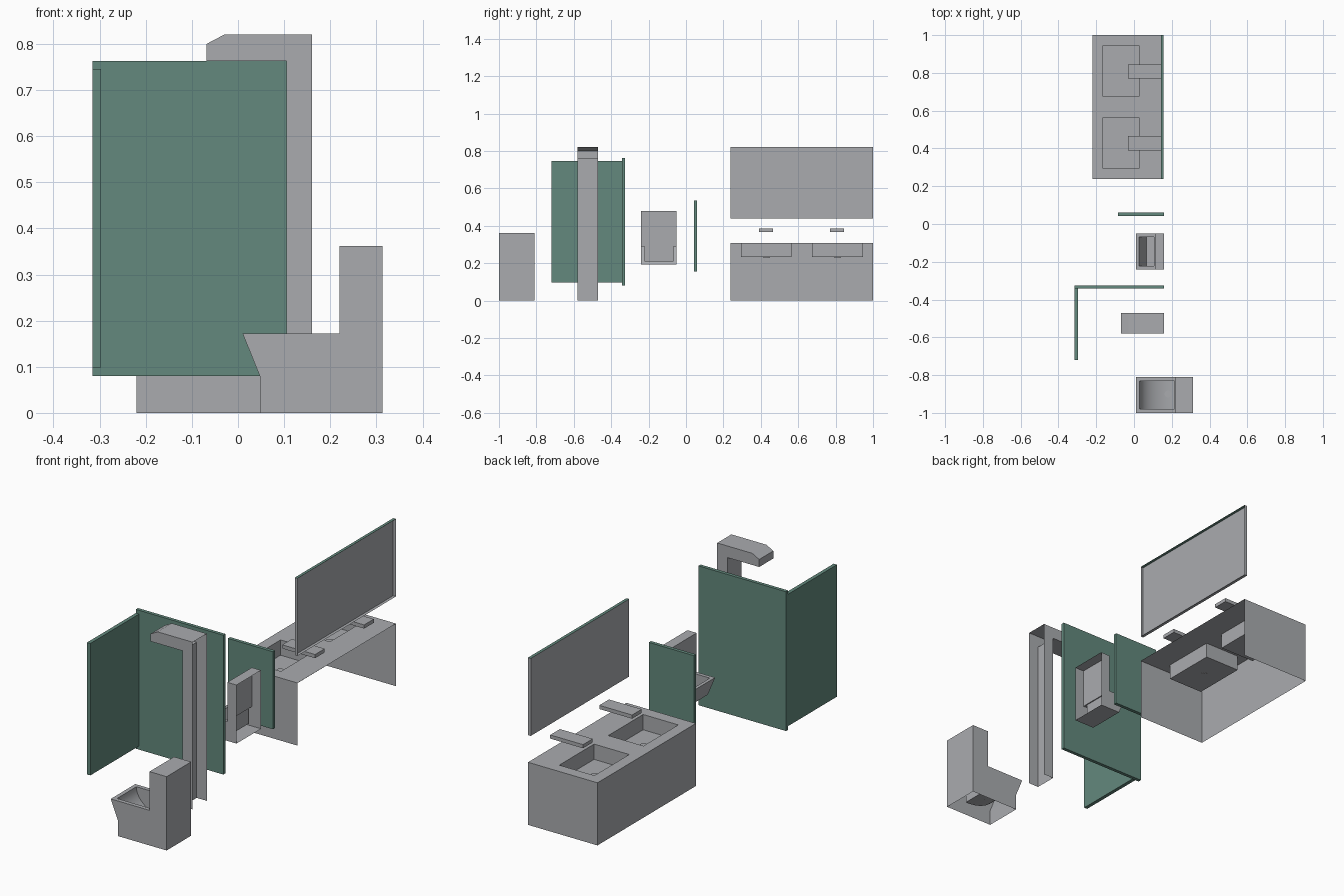
import bpy, bmesh, math
from mathutils import Vector

if "Cube" in bpy.data.objects:
    bpy.data.objects.remove(bpy.data.objects["Cube"])


def material(name, rgb):
    m = bpy.data.materials.new(name)
    m.diffuse_color = (*rgb, 1)
    m.use_nodes = True
    m.node_tree.nodes["Principled BSDF"].inputs["Base Color"].default_value = m.diffuse_color
    return m


GREY = material("ceramic_grey", (0.40, 0.41, 0.43))
GREEN = material("panel_green", (0.125, 0.25, 0.205))


def prism(name, profile, y0, y1, mat=GREY):
    """Extrude an (x, z) profile along y into a closed solid."""
    bm = bmesh.new()
    face = bm.faces.new([bm.verts.new((x, y0, z)) for x, z in profile])
    ext = bmesh.ops.extrude_face_region(bm, geom=[face])
    moved = [v for v in ext["geom"] if isinstance(v, bmesh.types.BMVert)]
    bmesh.ops.translate(bm, verts=moved, vec=(0, y1 - y0, 0))
    bmesh.ops.recalc_face_normals(bm, faces=bm.faces)
    me = bpy.data.meshes.new(name)
    bm.to_mesh(me)
    bm.free()
    me.materials.append(mat)
    ob = bpy.data.objects.new(name, me)
    bpy.context.collection.objects.link(ob)
    return ob


def box(name, x, y, z, mat=GREY):
    prof = [(x[0], z[0]), (x[1], z[0]), (x[1], z[1]), (x[0], z[1])]
    return prism(name, prof, y[0], y[1], mat)


def carve(ob, cutter):
    """Subtract the cutter, then remove it."""
    mod = ob.modifiers.new("cut", 'BOOLEAN')
    mod.operation, mod.solver, mod.object = 'DIFFERENCE', 'EXACT', cutter
    bpy.context.view_layer.update()
    dg = bpy.context.evaluated_depsgraph_get()
    me = bpy.data.meshes.new_from_object(ob.evaluated_get(dg))
    ob.modifiers.clear()
    ob.data = me
    bpy.data.objects.remove(cutter)


def open_side(ob, *directions):
    """Delete the outermost faces pointing in each direction (sides against wall or floor)."""
    bm = bmesh.new()
    bm.from_mesh(ob.data)
    for d in map(Vector, directions):
        far = max(v.co.dot(d) for v in bm.verts)
        gone = [f for f in bm.faces
                if f.normal.dot(d) > 0.99 and f.calc_center_median().dot(d) > far - 1e-3]
        bmesh.ops.delete(bm, geom=gone, context='FACES')
    bm.to_mesh(ob.data)
    bm.free()


def drain(name, x, y, z, r):
    bm = bmesh.new()
    bmesh.ops.create_cone(bm, cap_ends=True, segments=16, radius1=r, radius2=r, depth=0.004)
    bmesh.ops.translate(bm, verts=bm.verts, vec=(x, y, z))
    me = bpy.data.meshes.new(name)
    bm.to_mesh(me)
    bm.free()
    me.materials.append(GREY)
    bpy.context.collection.objects.link(bpy.data.objects.new(name, me))


BACK, DOWN = (1, 0, 0), (0, 0, -1)

# Toilet with a rounded bowl, open underneath
toilet = prism("toilet", [(0.048, 0), (0.313, 0), (0.313, 0.362), (0.22, 0.362),
                          (0.22, 0.172), (0.01, 0.172), (0.048, 0.078)], -1.0, -0.81)
arc = [(0.21 - 0.18 * math.cos(a), 0.172 - 0.12 * math.sin(a))
       for a in (math.pi / 2 * i / 12 for i in range(13))]
carve(toilet, prism("bowl_cutter", [(0.03, 0.25)] + arc + [(0.215, 0.052), (0.215, 0.25)],
                    -0.98, -0.83))
open_side(toilet, DOWN)
bpy.ops.object.select_all(action='DESELECT')
toilet.select_set(True)
bpy.context.view_layer.objects.active = toilet
bpy.ops.object.shade_smooth_by_angle(angle=math.radians(20))
drain("toilet_drain", 0.18, -0.9, 0.056, 0.018)

# Shower column with overhead arm, open against the wall
shower = prism("shower_column", [(0.105, 0), (0.16, 0), (0.16, 0.82), (-0.03, 0.82),
                                 (-0.068, 0.80), (-0.068, 0.763), (0.105, 0.763)],
               -0.58, -0.47)
open_side(shower, BACK, DOWN)

# Shower screens
box("shower_side_screen", (-0.315, 0.16), (-0.342, -0.325), (0.08, 0.763), GREEN)
box("shower_front_screen", (-0.315, -0.297), (-0.72, -0.342), (0.098, 0.745), GREEN)

# Urinal with a tapered basin, open against the wall
urinal = prism("urinal", [(0.05, 0.193), (0.16, 0.193), (0.16, 0.48), (0.11, 0.48),
                          (0.11, 0.288), (0.01, 0.288)], -0.24, -0.05)
carve(urinal, prism("urinal_cutter", [(0.065, 0.21), (0.105, 0.21), (0.105, 0.33),
                                      (0.006, 0.33), (0.026, 0.288)], -0.222, -0.068))
open_side(urinal, BACK)
for i in range(4):
    drain("urinal_drain", 0.08 + 0.012 * (i % 2), -0.146 + 0.012 * (i // 2), 0.211, 0.003)

# Urinal divider
box("divider_panel", (-0.085, 0.16), (0.043, 0.06), (0.155, 0.535), GREEN)

# Washstand with two basins, drains and spouts
counter = box("washstand", (-0.22, 0.157), (0.237, 1.0), (0, 0.307))
for side, y0 in (("left", 0.295), ("right", 0.675)):
    carve(counter, box("basin_cutter", (-0.165, 0.026), (y0, y0 + 0.27), (0.232, 0.4)))
    drain(side + "_basin_drain", -0.072, y0 + 0.135, 0.233, 0.018)
    spout = box(side + "_spout", (-0.033, 0.145), (y0 + 0.095, y0 + 0.17), (0.367, 0.385))
open_side(counter, BACK, DOWN)

# Mirror tray, open against the wall, with a green top edge
mirror = box("mirror", (0.142, 0.157), (0.237, 1.0), (0.44, 0.82))
mirror.data.materials.append(GREEN)
for p in mirror.data.polygons:
    p.material_index = int(p.normal.z > 0.9)
open_side(mirror, BACK)
